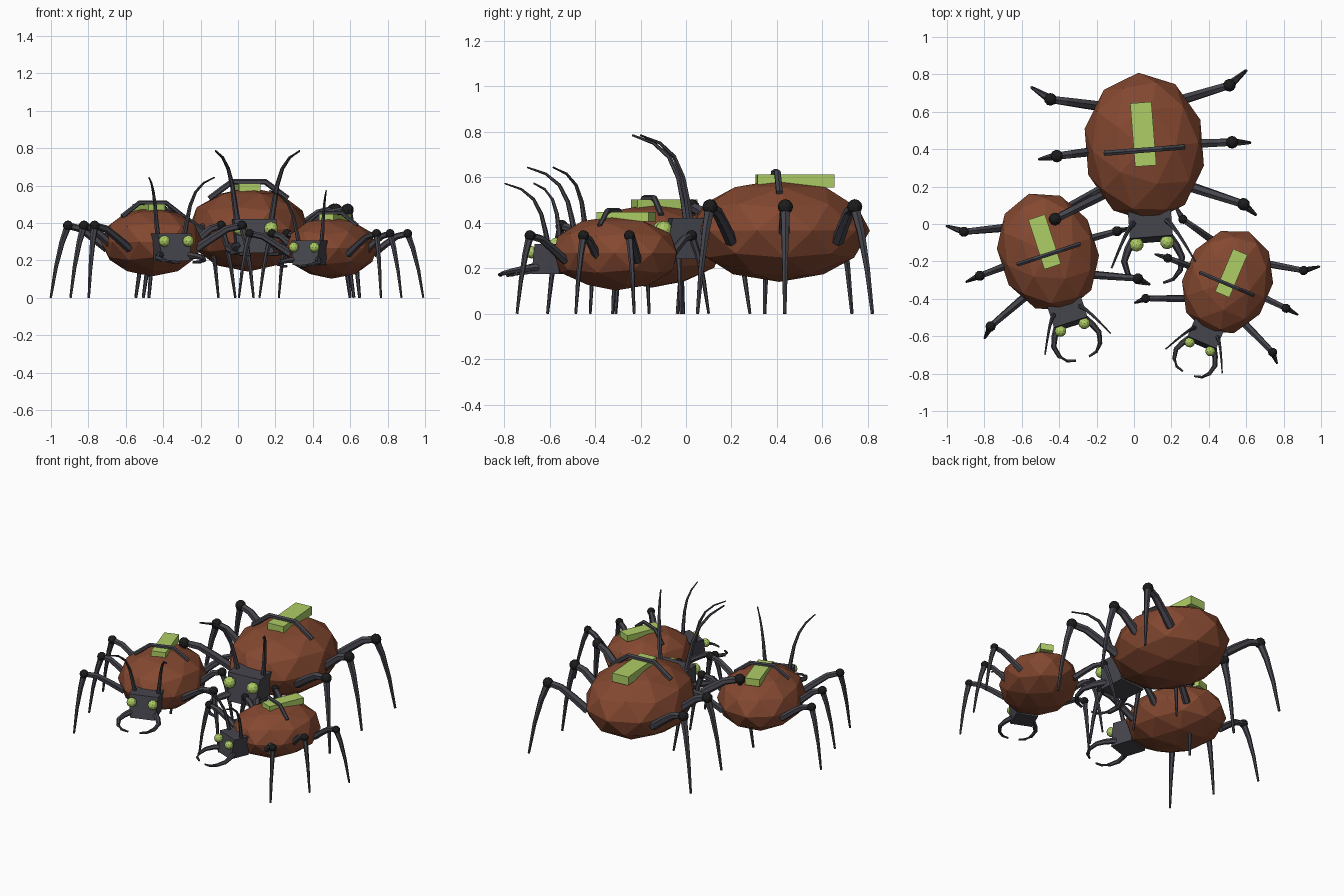
import bpy, bmesh, math
from mathutils import Matrix, Vector

if "Cube" in bpy.data.objects:
    bpy.data.objects.remove(bpy.data.objects["Cube"], do_unlink=True)


def material(name, rgb):
    m = bpy.data.materials.new(name)
    m.use_nodes = True
    m.diffuse_color = (*rgb, 1)
    m.node_tree.nodes["Principled BSDF"].inputs["Base Color"].default_value = (*rgb, 1)
    return m


BROWN = material("shell_brown", (0.23, 0.065, 0.03))
GREY = material("limb_grey", (0.06, 0.06, 0.075))
BLACK = material("joint_black", (0.012, 0.012, 0.012))
GREEN = material("lime_green", (0.42, 0.61, 0.13))

parts = []  # (name, mesh) pairs shared by all three bugs


def finish(name, bm, mat):
    mesh = bpy.data.meshes.new(name)
    bmesh.ops.recalc_face_normals(bm, faces=bm.faces)
    bm.to_mesh(mesh)
    bm.free()
    mesh.materials.append(mat)
    parts.append((name, mesh))


def ball(name, centre, size, mat):
    bm = bmesh.new()
    bmesh.ops.create_icosphere(bm, subdivisions=2, radius=1)
    bmesh.ops.scale(bm, vec=size, verts=bm.verts)
    bmesh.ops.translate(bm, vec=centre, verts=bm.verts)
    finish(name, bm, mat)


def box(name, low, high, mat, shape=None):
    bm = bmesh.new()
    bmesh.ops.create_cube(bm, size=1)
    for v in bm.verts:
        v.co = Vector([l if c < 0 else h for c, l, h in zip(v.co, low, high)])
        if shape:
            shape(v.co)
    finish(name, bm, mat)


def tube(name, points, r0, r1, mat, sides=6):
    """Tapered faceted tube along a path."""
    bm = bmesh.new()
    pts = [Vector(p) for p in points]
    last = len(pts) - 1
    rings = []
    for i, p in enumerate(pts):
        way = (pts[min(i + 1, last)] - pts[max(i - 1, 0)]).normalized()
        ref = Vector((0, 1, 0)) if abs(way.y) < 0.8 else Vector((0, 0, 1))
        u = way.cross(ref).normalized()
        w = way.cross(u)
        r = r0 + (r1 - r0) * i / last
        angles = [math.tau * k / sides for k in range(sides)]
        rings.append([bm.verts.new(p + r * (u * math.cos(a) + w * math.sin(a))) for a in angles])
    for a, b in zip(rings, rings[1:]):
        for k in range(sides):
            n = (k + 1) % sides
            bm.faces.new((a[k], a[n], b[n], b[k]))
    bm.faces.new(rings[0])
    bm.faces.new(rings[-1])
    finish(name, bm, mat)


# Body, head, back plate and carrying handle
def taper_head(co):
    if co.z < 0.3:
        co.x *= 0.82
    elif co.y < -0.4:
        co.y += 0.03


ball("body", (0, 0, 0.365), (0.326, 0.4, 0.225), BROWN)
box("head", (-0.115, -0.51, 0.24), (0.115, -0.33, 0.42), GREY, taper_head)
box("back_plate", (-0.057, -0.1, 0.555), (0.057, 0.24, 0.612), GREEN)
tube("handle", [(-0.21, -0.015, 0.53), (-0.09, -0.015, 0.62),
                (0.09, -0.015, 0.62), (0.21, -0.015, 0.53)], 0.016, 0.016, GREY)

# Leg rows: hip, knee and foot as (x, y)
legs = {
    "front": ((0.23, -0.23), (0.505, -0.345), (0.565, -0.405)),
    "middle": ((0.25, 0), (0.47, -0.01), (0.565, -0.02)),
    "rear": ((0.23, 0.24), (0.48, 0.295), (0.575, 0.366)),
}

for side, s in (("left", 1), ("right", -1)):
    def flip(points):
        return [(s * x, y, z) for x, y, z in points]

    for row, (hip, knee, foot) in legs.items():
        def along(a, b, t, z):
            return (a[0] + (b[0] - a[0]) * t, a[1] + (b[1] - a[1]) * t, z)

        tag = f"{side}_{row}"
        thigh = [along(hip, knee, t, z) for t, z in ((0, 0.32), (0.35, 0.39), (0.68, 0.45), (1, 0.47))]
        shin = [along(knee, foot, t, z) for t, z in ((0, 0.47), (0.35, 0.36), (0.7, 0.2), (1, 0))]
        tube(tag + "_thigh", flip(thigh), 0.028, 0.022, GREY)
        tube(tag + "_shin", flip(shin), 0.024, 0.008, GREY)
        ball(tag + "_knee", (s * knee[0], knee[1], 0.47), (0.034,) * 3, BLACK)

    # Face
    ball(side + "_eye", (s * 0.082, -0.515, 0.37), (0.038,) * 3, GREEN)
    tube(side + "_mandible", flip([(0.085, -0.47, 0.28), (0.13, -0.54, 0.272), (0.155, -0.6, 0.26),
                                   (0.14, -0.67, 0.245), (0.1, -0.715, 0.235), (0.045, -0.73, 0.23)]),
         0.024, 0.008, GREY)
    tube(side + "_antenna", flip([(0.09, -0.4, 0.4), (0.105, -0.415, 0.5), (0.12, -0.435, 0.6),
                                  (0.145, -0.475, 0.69), (0.18, -0.54, 0.75), (0.225, -0.63, 0.785)]),
         0.017, 0.005, GREY)

# Three bugs: place, heading in degrees, size
bugs = {
    "large": ((0.055, 0.41, 0), 4.5, 1),
    "medium": ((-0.46, -0.15, 0), 18, 0.82),
    "small": ((0.5, -0.31, 0), -23, 0.73),
}
for bug, (place, turn, size) in bugs.items():
    matrix = (Matrix.Translation(place) @ Matrix.Rotation(math.radians(turn), 4, "Z")
              @ Matrix.Scale(size, 4))
    for name, mesh in parts:
        ob = bpy.data.objects.new(f"{bug}_bug_{name}", mesh)
        ob.matrix_world = matrix
        bpy.context.scene.collection.objects.link(ob)
